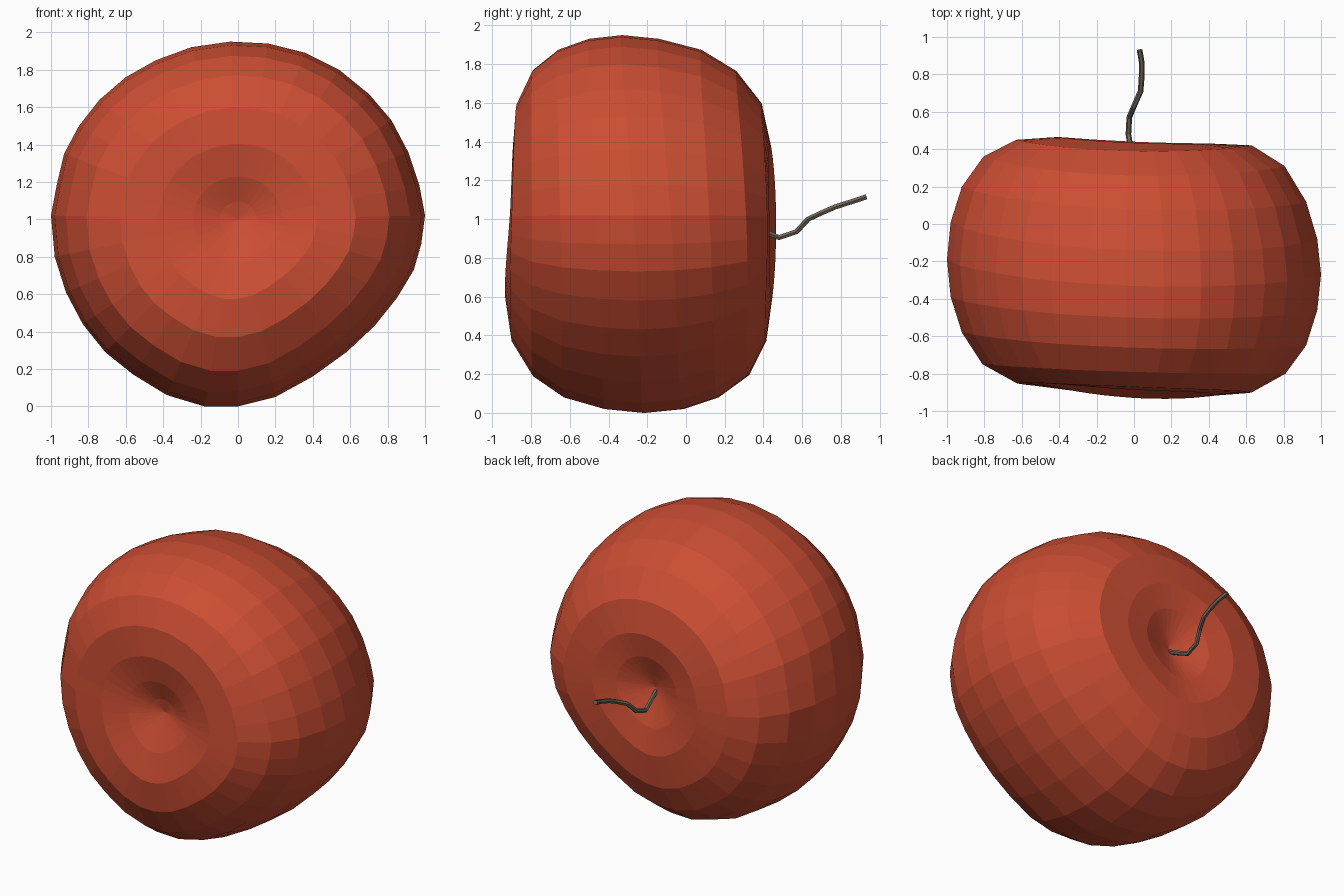
import bpy, bmesh, math

if "Cube" in bpy.data.objects:
    bpy.data.objects.remove(bpy.data.objects["Cube"])


def material(name, rgb):
    m = bpy.data.materials.new(name)
    m.diffuse_color = (*rgb, 1)
    m.use_nodes = True
    m.node_tree.nodes["Principled BSDF"].inputs["Base Color"].default_value = m.diffuse_color
    return m


red = material("apple red", (0.60, 0.075, 0.033))
brown = material("stem brown", (0.17, 0.135, 0.098))

# widest cross-section (x, z), clockwise from the left side
outline = [(-1, 1.02), (-.97, 1.18), (-.93, 1.35), (-.85, 1.5), (-.74, 1.64), (-.6, 1.76),
           (-.44, 1.85), (-.25, 1.92), (-.04, 1.95), (.16, 1.94), (.36, 1.89), (.54, 1.8),
           (.7, 1.67), (.82, 1.53), (.91, 1.36), (.97, 1.18), (1, 1.02), (.98, .87),
           (.94, .73), (.85, .58), (.73, .43), (.58, .29), (.4, .16), (.2, .05), (0, 0),
           (-.18, 0), (-.38, .06), (-.56, .17), (-.71, .29), (-.83, .44), (-.92, .61), (-.98, .8)]

# rings from front to back: scale, then y at left, right, top, bottom
rings = [(.1, -.80, -.81, -.80, -.82), (.24, -.84, -.87, -.85, -.88),
         (.425, -.86, -.91, -.885, -.93), (.63, -.85, -.90, -.87, -.90),
         (.81, -.75, -.80, -.79, -.79), (.92, -.58, -.65, -.66, -.63),
         (.98, -.39, -.46, -.50, -.42), (1, -.19, -.27, -.33, -.22),
         (.98, .01, -.08, -.14, -.02), (.92, .20, .12, .08, .16),
         (.805, .36, .31, .26, .32), (.63, .45, .42, .39, .41),
         (.41, .465, .43, .435, .44), (.24, .43, .41, .41, .41),
         (.1, .365, .36, .36, .36)]

# apple body: scaled copies of the outline, slightly tilted, closed at two dimples
bm = bmesh.new()
loops = []
for s, yl, yr, yt, yb in rings:
    mean, quad = (yl + yr + yt + yb) / 4, (yl + yr - yt - yb) / 4
    loop = []
    for i, (x, z) in enumerate(outline):
        t = math.pi - i * math.tau / 32
        y = (mean + (yr - yl) / 2 * math.cos(t) + (yt - yb) / 2 * math.sin(t)
             + quad * math.cos(2 * t))
        loop.append(bm.verts.new((x * s, y, 1 + (z - 1) * s)))
    loops.append(loop)
for a, b in zip(loops, loops[1:]):
    for i in range(32):
        j = (i + 1) % 32
        bm.faces.new((a[i], a[j], b[j], b[i]))
for loop, y in ((loops[0], -.78), (loops[-1], .33)):
    pole = bm.verts.new((0, y, 1))
    for i in range(32):
        bm.faces.new((loop[i], loop[(i + 1) % 32], pole))
bmesh.ops.recalc_face_normals(bm, faces=bm.faces)
mesh = bpy.data.meshes.new("apple_body")
bm.to_mesh(mesh)
bm.free()
mesh.materials.append(red)
bpy.context.collection.objects.link(bpy.data.objects.new("apple_body", mesh))

# crooked stem growing out of the back dimple
path = [(-.005, .31, .985), (-.02, .42, .93), (-.03, .48, .905), (-.025, .57, .935),
        (0, .63, 1.0), (.035, .71, 1.037), (.04, .77, 1.063), (.042, .86, 1.092), (.03, .93, 1.115)]
curve = bpy.data.curves.new("stem", 'CURVE')
curve.dimensions = '3D'
curve.bevel_depth = .015
curve.bevel_resolution = 1
curve.use_fill_caps = True
spline = curve.splines.new('POLY')
spline.points.add(len(path) - 1)
for p, co in zip(spline.points, path):
    p.co = (*co, 1)
spline.use_smooth = False
curve.materials.append(brown)
stem = bpy.data.objects.new("stem", curve)
bpy.context.collection.objects.link(stem)
bpy.context.view_layer.objects.active = stem
stem.select_set(True)
bpy.ops.object.convert(target='MESH')
